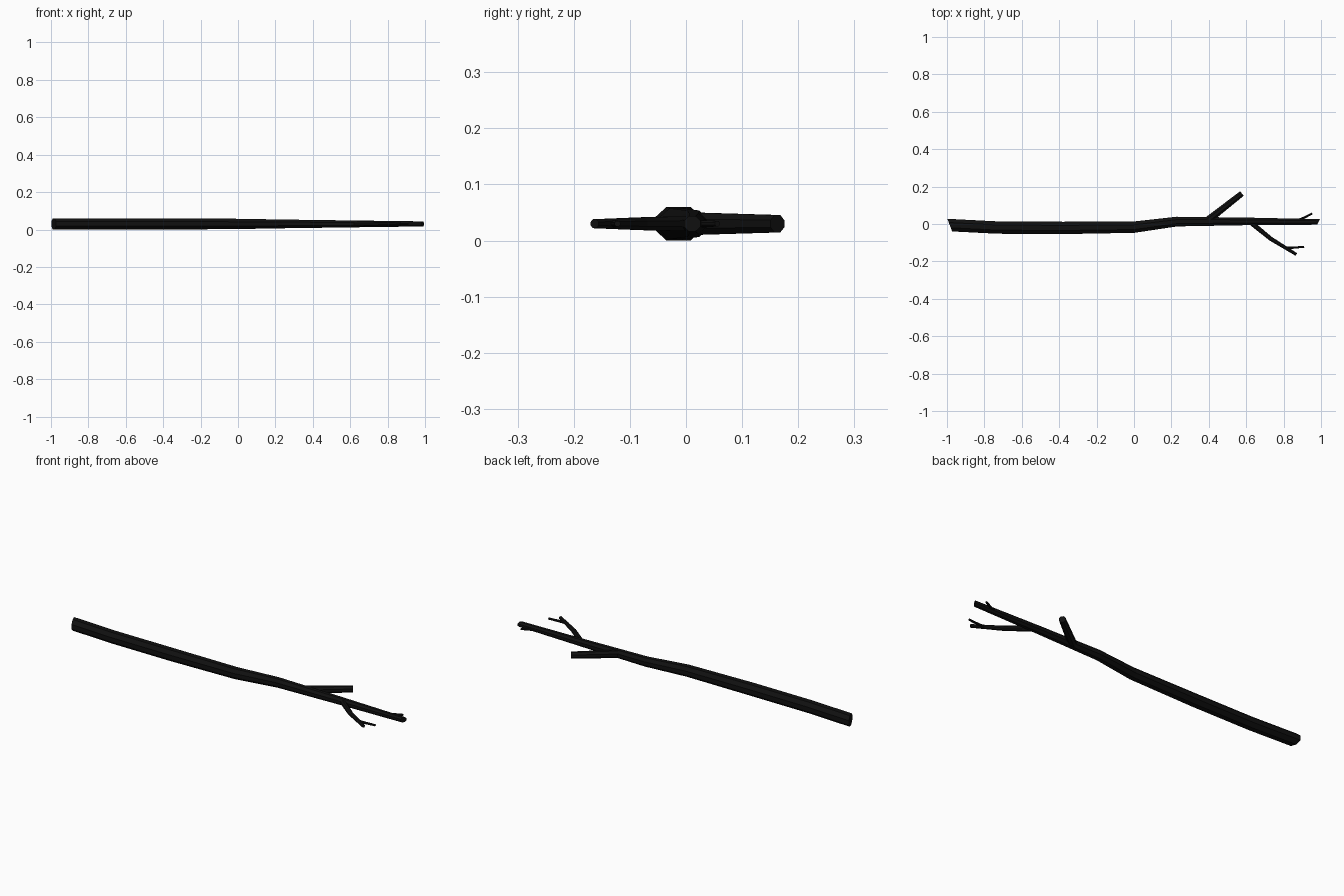
import bpy, bmesh, math
from mathutils import Vector

if "Cube" in bpy.data.objects:
    bpy.data.objects.remove(bpy.data.objects["Cube"])

SIDES = 8
Z = 0.03
bark = bpy.data.materials.new("dark_bark")
bark.diffuse_color = (0.005, 0.005, 0.005, 1)
bark.use_nodes = True
bark.node_tree.nodes["Principled BSDF"].inputs["Base Color"].default_value = bark.diffuse_color


def limb(name, path, widen=1.0, tilt_start=None, tilt_end=None):
    """Octagonal tapered tube along (x, y, radius) points lying at height Z."""
    bm = bmesh.new()
    pts = [Vector((x, y, Z)) for x, y, r in path]
    rings = []
    for i, p in enumerate(pts):
        # ring plane follows the mean direction unless an end cut is tilted
        d = (pts[min(i + 1, len(pts) - 1)] - pts[max(i - 1, 0)]).normalized()
        ang = math.atan2(d.y, d.x)
        stretch = widen
        tilt = tilt_start if i == 0 else tilt_end if i == len(pts) - 1 else None
        if tilt is not None:
            stretch /= math.cos(tilt - ang)
            ang = tilt
        side = Vector((-math.sin(ang), math.cos(ang), 0)) * stretch
        r = path[i][2] / math.cos(math.pi / SIDES)
        ring = []
        for k in range(SIDES):
            a = 2 * math.pi * (k + 0.5) / SIDES
            ring.append(bm.verts.new(p + side * (r * math.cos(a)) + Vector((0, 0, r * math.sin(a)))))
        rings.append(ring)
    for a, b in zip(rings, rings[1:]):
        for k in range(SIDES):
            n = (k + 1) % SIDES
            bm.faces.new((a[k], a[n], b[n], b[k]))
    bm.faces.new(rings[0])
    bm.faces.new(rings[-1])
    bmesh.ops.recalc_face_normals(bm, faces=bm.faces)
    mesh = bpy.data.meshes.new(name)
    bm.to_mesh(mesh)
    bm.free()
    mesh.materials.append(bark)
    obj = bpy.data.objects.new(name, mesh)
    bpy.context.collection.objects.link(obj)


# Main stem with slanted cuts at both ends
limb("main_stem",
     [(-0.985, -0.006, 0.030), (-0.73, -0.019, 0.030), (-0.38, -0.021, 0.030),
      (0.0, -0.017, 0.0275), (0.23, 0.013, 0.0235), (0.60, 0.014, 0.0185),
      (0.987, 0.011, 0.0135)],
     widen=1.1, tilt_start=math.radians(21), tilt_end=math.radians(-26))

# Thick broken side branch
limb("stub_branch", [(0.385, 0.012, 0.020), (0.577, 0.163, 0.0155)])

# Thin bent branch and its twig
limb("bent_branch", [(0.62, 0.012, 0.0135), (0.73, -0.078, 0.0115), (0.868, -0.163, 0.008)])
limb("bent_branch_twig", [(0.80, -0.128, 0.007), (0.845, -0.127, 0.006), (0.91, -0.122, 0.005)])

# Small twig near the tip
limb("tip_twig", [(0.86, 0.014, 0.007), (0.91, 0.034, 0.006), (0.953, 0.056, 0.005)])
